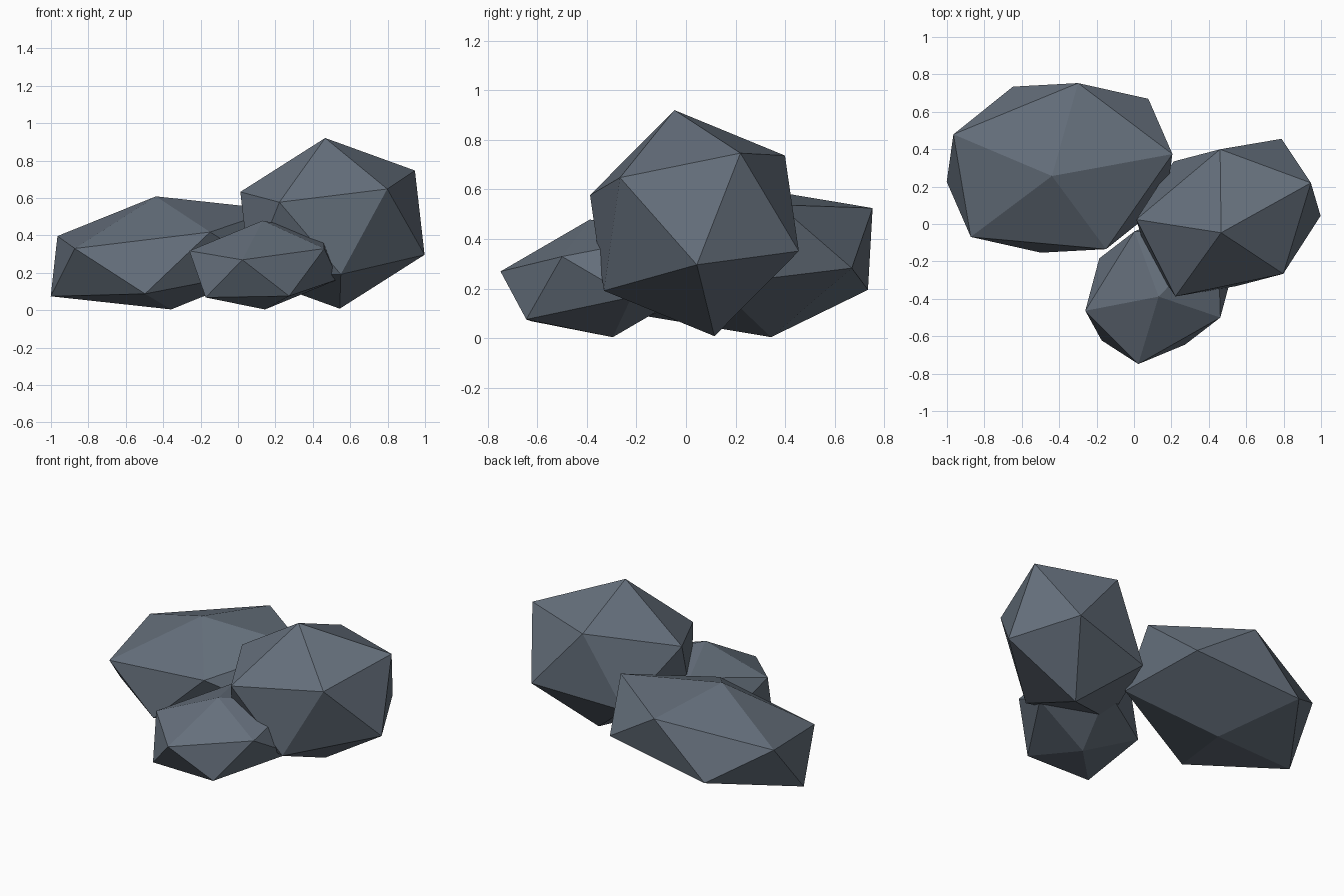
import bpy

cube = bpy.data.objects.get("Cube")
if cube:
    bpy.data.objects.remove(cube, do_unlink=True)

# Single slate colour shared by every boulder
SLATE = (0.13, 0.16, 0.20, 1.0)
slate = bpy.data.materials.new("slate_grey")
slate.use_nodes = True
slate.diffuse_color = SLATE
bsdf = slate.node_tree.nodes["Principled BSDF"]
bsdf.inputs["Base Color"].default_value = SLATE
bsdf.inputs["Roughness"].default_value = 0.9


def boulder(name, location, turn, scale):
    """Flat-shaded twenty-sided boulder, all tilted alike and turned about z."""
    bpy.ops.mesh.primitive_ico_sphere_add(
        subdivisions=1, radius=1, location=location, rotation=(0.12, -0.153, turn))
    rock = bpy.context.object
    rock.name = rock.data.name = name
    rock.scale = scale
    rock.data.materials.append(slate)
    bpy.ops.object.shade_flat()
    return rock


# Tall boulder on the left, broad one behind, small one in front
boulder("tall_boulder", (0.505, 0.034, 0.464), 0.451, (0.576, 0.442, 0.465))
boulder("broad_boulder", (-0.398, 0.30, 0.306), 0.149, (0.711, 0.533, 0.308))
boulder("small_boulder", (0.138, -0.342, 0.241), 0.765, (0.492, 0.385, 0.242))
